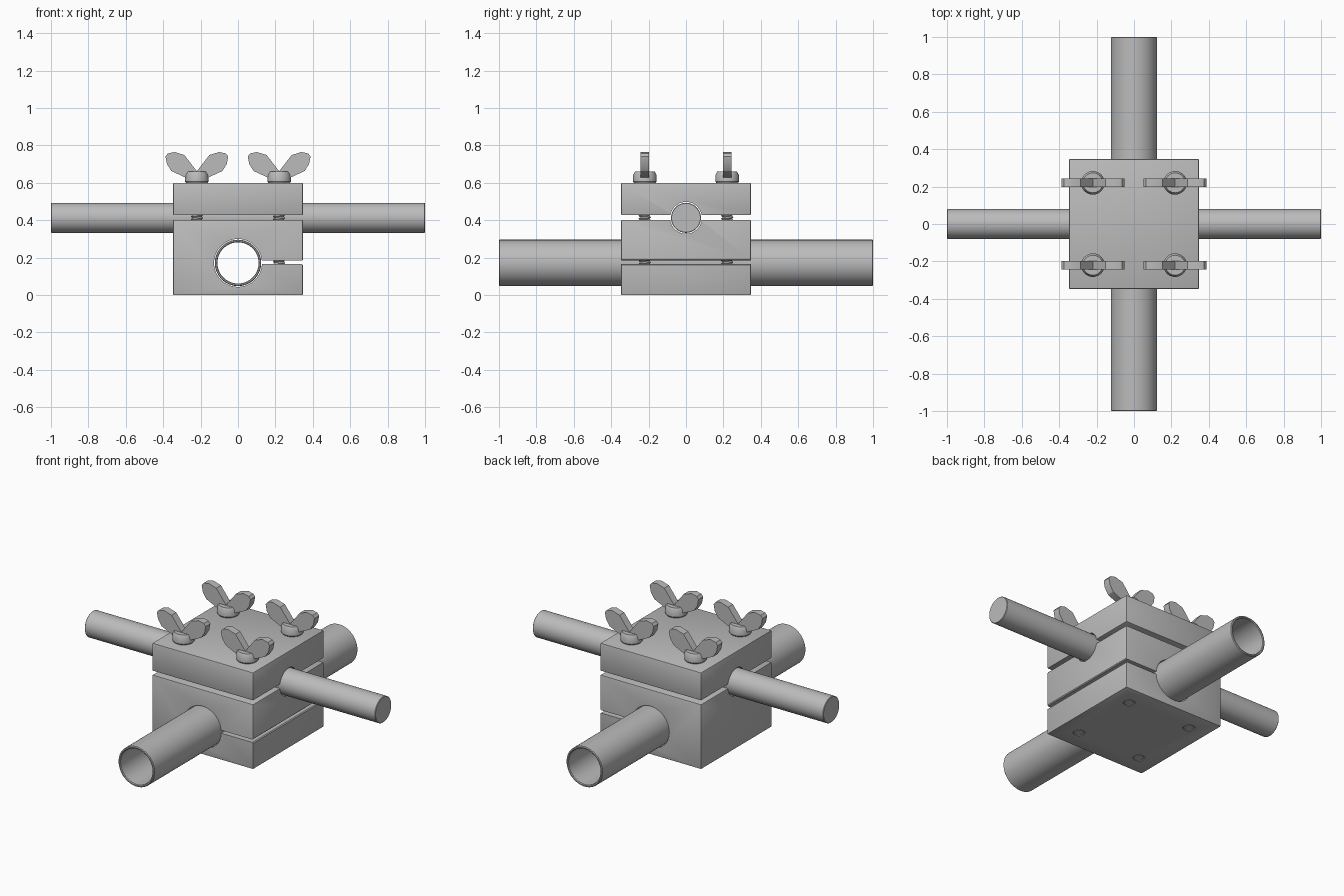
import bpy, bmesh, math
from mathutils import Matrix, Vector

cube = bpy.data.objects.get("Cube")
if cube:
    bpy.data.objects.remove(cube, do_unlink=True)

metal = bpy.data.materials.new("grey metal")
metal.use_nodes = True
GREY = (0.5, 0.5, 0.5, 1)
metal.diffuse_color = GREY
metal.node_tree.nodes["Principled BSDF"].inputs["Base Color"].default_value = GREY

HALF = 0.347      # half width of the clamp blocks
BOLT = 0.22       # bolt offset from the centre
TUBE_Z, ROD_Z = 0.172, 0.413
ALONG_X = Matrix.Rotation(math.pi / 2, 4, 'Y')
ALONG_Y = Matrix.Rotation(math.pi / 2, 4, 'X')
UP = Matrix.Identity(4)


def finish(bm, name, matrix=UP):
    bmesh.ops.remove_doubles(bm, verts=bm.verts, dist=1e-5)
    bmesh.ops.recalc_face_normals(bm, faces=bm.faces)
    mesh = bpy.data.meshes.new(name)
    bm.to_mesh(mesh)
    bm.free()
    mesh.transform(matrix)
    mesh.materials.append(metal)
    obj = bpy.data.objects.new(name, mesh)
    bpy.context.collection.objects.link(obj)
    return obj


def lathe(name, profile, matrix=UP, steps=64, turns=1, rise=0.0):
    """Spin (radius, height) points round z; a rise per turn makes a thread."""
    bm = bmesh.new()
    verts = [bm.verts.new((r, 0, z)) for r, z in profile]
    edges = [bm.edges.new(pair) for pair in zip(verts, verts[1:])]
    bmesh.ops.spin(bm, geom=verts + edges, cent=(0, 0, 0), axis=(0, 0, 1),
                   angle=2 * math.pi * turns, steps=steps * turns,
                   dvec=Vector((0, 0, rise / steps)))
    return finish(bm, name, matrix)


def cylinder(name, radius, start, end, matrix=UP, chamfer=0.0):
    inner = radius - chamfer
    return lathe(name, [(0, start), (inner, start), (radius, start + chamfer),
                        (radius, end - chamfer), (inner, end), (0, end)], matrix)


def prism(name, outline, depth, matrix=UP):
    """Extrude an x-z outline evenly along y."""
    bm = bmesh.new()
    face = bm.faces.new([bm.verts.new((x, -depth, z)) for x, z in outline])
    new = bmesh.ops.extrude_face_region(bm, geom=[face])["geom"]
    bmesh.ops.translate(bm, vec=(0, 2 * depth, 0),
                        verts=[v for v in new if isinstance(v, bmesh.types.BMVert)])
    return finish(bm, name, matrix)


def block(name, bottom, top, cutters):
    """Bevelled square block with every cutter taken out of it."""
    obj = prism(name, [(-HALF, bottom), (HALF, bottom), (HALF, top), (-HALF, top)], HALF)
    bevel = obj.modifiers.new("edge", 'BEVEL')
    bevel.width, bevel.segments = 0.005, 2
    for cutter in cutters:
        cutter.hide_render = True
        mod = obj.modifiers.new("cut", 'BOOLEAN')
        mod.object, mod.operation, mod.solver = cutter, 'DIFFERENCE', 'EXACT'
    bpy.context.view_layer.update()
    graph = bpy.context.evaluated_depsgraph_get()
    mesh = bpy.data.meshes.new_from_object(obj.evaluated_get(graph))
    obj.modifiers.clear()
    obj.data = mesh
    return obj


places = [(sx * BOLT, sy * BOLT) for sx in (-1, 1) for sy in (-1, 1)]
at_tube = Matrix.Translation((0, 0, TUBE_Z)) @ ALONG_Y
at_rod = Matrix.Translation((0, 0, ROD_Z)) @ ALONG_X

# Cutters: tube bore, rod bore, clamping slot with flared mouth, bolt holes
tube_bore = cylinder("tube_bore_cutter", 0.128, -0.5, 0.5, at_tube)
rod_bore = cylinder("rod_bore_cutter", 0.085, -0.5, 0.5, at_rod)
slot = prism("slot_cutter", [(0, 0.166), (0.342, 0.166), (0.362, 0.146),
                             (0.362, 0.204), (0.342, 0.184), (0, 0.184)], 0.5)
holes = [cylinder("hole_cutter", 0.034, -0.1, 0.59, Matrix.Translation((x, y, 0)))
         for x, y in places]

# Clamp body and cap
block("clamp_body", 0, 0.402, [tube_bore, rod_bore, slot] + holes)
block("clamp_cap", 0.427, 0.6, [rod_bore] + holes)
for cutter in [tube_bore, rod_bore, slot] + holes:
    bpy.data.objects.remove(cutter, do_unlink=True)

# Hollow tube front to back, solid rod side to side
R, BORE, E = 0.124, 0.110, 0.004
lathe("tube", [(BORE, E - 1), (BORE + E, -1), (R - E, -1), (R, E - 1),
               (R, 1 - E), (R - E, 1), (BORE + E, 1), (BORE, 1 - E), (BORE, E - 1)], at_tube)
cylinder("cross_rod", 0.08, -1, 1, at_rod, 0.003)

# Bolts and wing nuts
half_wing = [(0.067, 0.749), (0.12, 0.765), (0.155, 0.757), (0.168, 0.741),
             (0.16, 0.7), (0.136, 0.663), (0.056, 0.626)]
wings = [(0, 0.662)] + half_wing + [(-x, z) for x, z in reversed(half_wing)]
collar = [(0, 0.6), (0.058, 0.6), (0.063, 0.607), (0.063, 0.642), (0.053, 0.66), (0, 0.66)]
PITCH = 0.016
thread = [(0.026, 0.1), (0.033, 0.1 + PITCH / 2), (0.026, 0.1 + PITCH)]
for x, y in places:
    spot = Matrix.Translation((x, y, 0))
    cylinder("bolt_shank", 0.032, 0, 0.12, spot, 0.003)
    cylinder("bolt_core", 0.026, 0.1, 0.62, spot)
    lathe("bolt_thread", thread, spot, steps=24, turns=24, rise=PITCH)
    lathe("wing_nut_collar", collar, spot, steps=48)
    prism("wing_nut_wings", wings, 0.023, spot)

# Smooth round surfaces, keep edges crisp
for obj in bpy.context.scene.objects:
    obj.select_set(obj.type == 'MESH')
    if obj.type == 'MESH':
        bpy.context.view_layer.objects.active = obj
bpy.ops.object.shade_smooth_by_angle(angle=math.radians(30))
